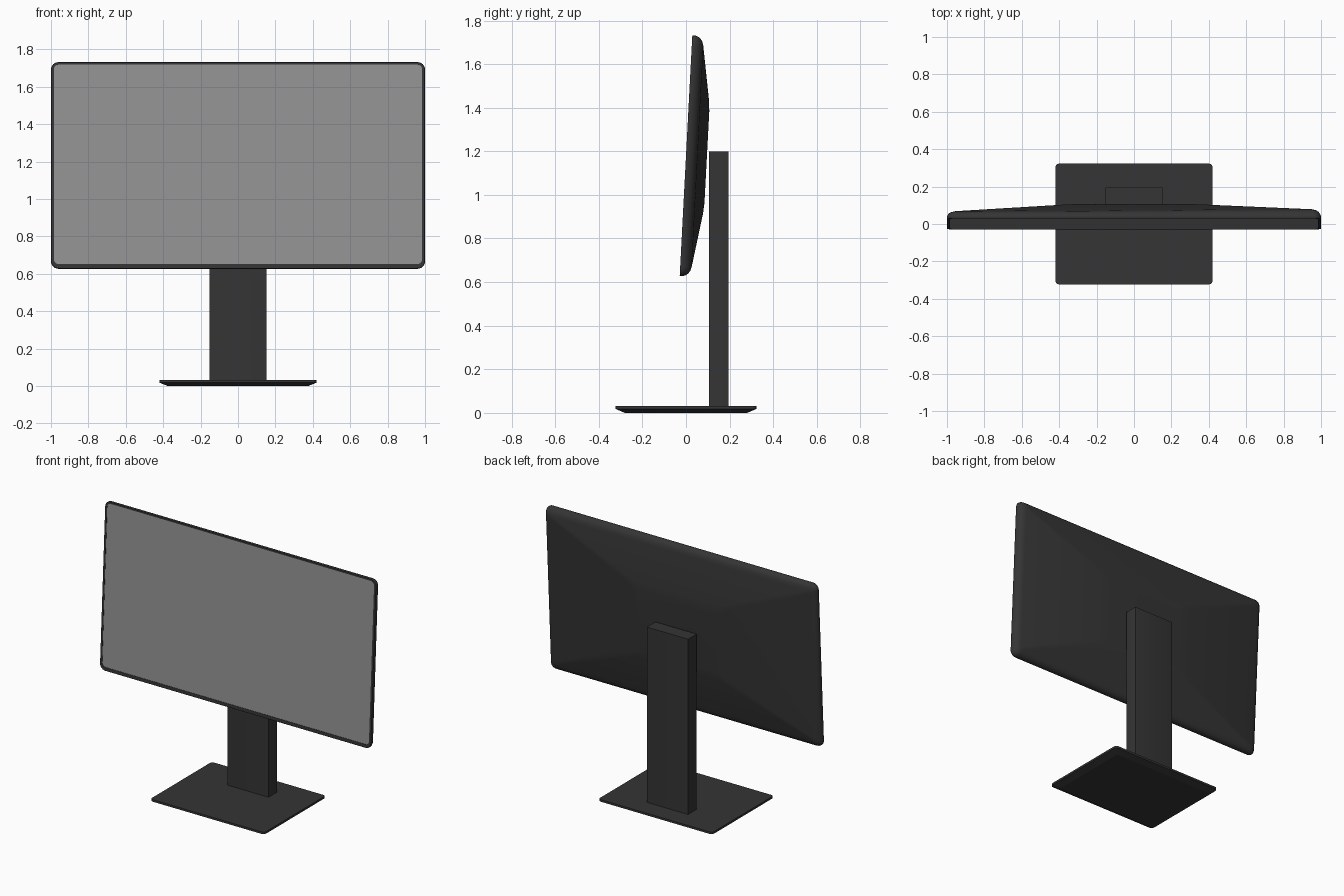
import bpy, bmesh, math
from mathutils import Matrix

if "Cube" in bpy.data.objects:
    bpy.data.objects.remove(bpy.data.objects["Cube"])


def material(name, v):
    m = bpy.data.materials.new(name)
    m.diffuse_color = (v, v, v, 1)
    m.use_nodes = True
    m.node_tree.nodes["Principled BSDF"].inputs["Base Color"].default_value = m.diffuse_color
    return m


DARK = material("dark_plastic", 0.035)
GLASS = material("screen_grey", 0.29)


def rounded_rect(x0, x1, z0, z1, r, n=6):
    """Counter-clockwise outline of a rectangle with round corners."""
    pts = []
    corners = [(x1 - r, z1 - r), (x0 + r, z1 - r), (x0 + r, z0 + r), (x1 - r, z0 + r)]
    for k, (cx, cz) in enumerate(corners):
        for i in range(n + 1):
            a = math.pi / 2 * (k + i / n)
            pts.append((cx + r * math.cos(a), cz + r * math.sin(a)))
    return pts


def loft(name, rings, mat, cap_first=True, cap_last=True, matrix=None, angle=30):
    """Skin a list of equal-length rings of 3D points."""
    bm = bmesh.new()
    loops = [[bm.verts.new(p) for p in ring] for ring in rings]
    n = len(loops[0])
    for a, b in zip(loops, loops[1:]):
        for i in range(n):
            j = (i + 1) % n
            bm.faces.new((a[i], a[j], b[j], b[i]))
    if cap_first:
        bm.faces.new(loops[0][::-1])
    if cap_last:
        bm.faces.new(loops[-1])
    if matrix:
        bm.transform(matrix)
    me = bpy.data.meshes.new(name)
    bm.to_mesh(me)
    bm.free()
    me.materials.append(mat)
    ob = bpy.data.objects.new(name, me)
    bpy.context.collection.objects.link(ob)
    bpy.context.view_layer.objects.active = ob
    ob.select_set(True)
    bpy.ops.object.shade_smooth_by_angle(angle=math.radians(angle))
    ob.select_set(False)
    return ob


# Panel is modelled upright around its centre, then tilted back 3 degrees
TILT = Matrix.Translation((0, 0, 1.18)) @ Matrix.Rotation(math.radians(-3), 4, 'X')
W, H = 1.0, 0.553


def panel_ring(x0, x1, z0, z1, r, depth, slim=0.0):
    # slim thins the rim toward the left side
    return [(x, depth * (1 - slim * (1 - x) / 2), z)
            for x, z in rounded_rect(x0, x1, z0, z1, r)]


def inset_ring(i, depth, slim=0.0):
    return panel_ring(-W + i, W - i, -H + i, H - i, max(0.04 - i * 0.5, 0.01), depth, slim)


# Housing: recess, bezel, rounded rim, then sloping back with raised middle
screen_edge = (-W + 0.016, W - 0.016, -H + 0.024, H - 0.013, 0.025)
rings = [
    panel_ring(*screen_edge, 0.003),
    panel_ring(*screen_edge, 0.0),
    inset_ring(0.002, 0.0),
    inset_ring(0.0, 0.003),
    inset_ring(0.0, 0.014),
    inset_ring(0.005, 0.027, 0.1),
    inset_ring(0.013, 0.038, 0.15),
    inset_ring(0.025, 0.047, 0.2),
    inset_ring(0.045, 0.053, 0.2),
    panel_ring(-0.36, 0.36, -0.26, 0.26, 0.03, 0.092),
    panel_ring(-0.30, 0.30, -0.21, 0.21, 0.03, 0.096),
]
# reversed so that faces point outward
housing = loft("screen_housing", [r[::-1] for r in rings][::-1], DARK,
               cap_last=False, matrix=TILT, angle=40)

# Display surface filling the bezel opening
loft("display", [panel_ring(*screen_edge, 0.002)], GLASS, cap_first=False, matrix=TILT)


def plate_ring(hx, hy, r, z, cy=0.0):
    return [(x, y + cy, z) for x, y in rounded_rect(-hx, hx, -hy, hy, r, 4)]


# Upright stand column
loft("stand_column", [plate_ring(0.152, 0.045, 0.002, z, 0.15) for z in (0.03, 1.2)], DARK)

# Base plate with chamfered underside
loft("stand_base", [
    plate_ring(0.375, 0.28, 0.015, 0.0),
    plate_ring(0.385, 0.29, 0.015, 0.004),
    plate_ring(0.42, 0.323, 0.02, 0.018),
    plate_ring(0.42, 0.323, 0.02, 0.032),
], DARK, angle=15)

# Make all normals consistent
for ob in bpy.context.collection.objects:
    if ob.name != "display":
        bm = bmesh.new()
        bm.from_mesh(ob.data)
        bmesh.ops.recalc_face_normals(bm, faces=bm.faces)
        if ob.name == "screen_housing":
            back = max(bm.faces, key=lambda f: f.calc_center_median().y)
            if back.normal.y < 0:
                bmesh.ops.reverse_faces(bm, faces=bm.faces)
        bm.to_mesh(ob.data)
        bm.free()
